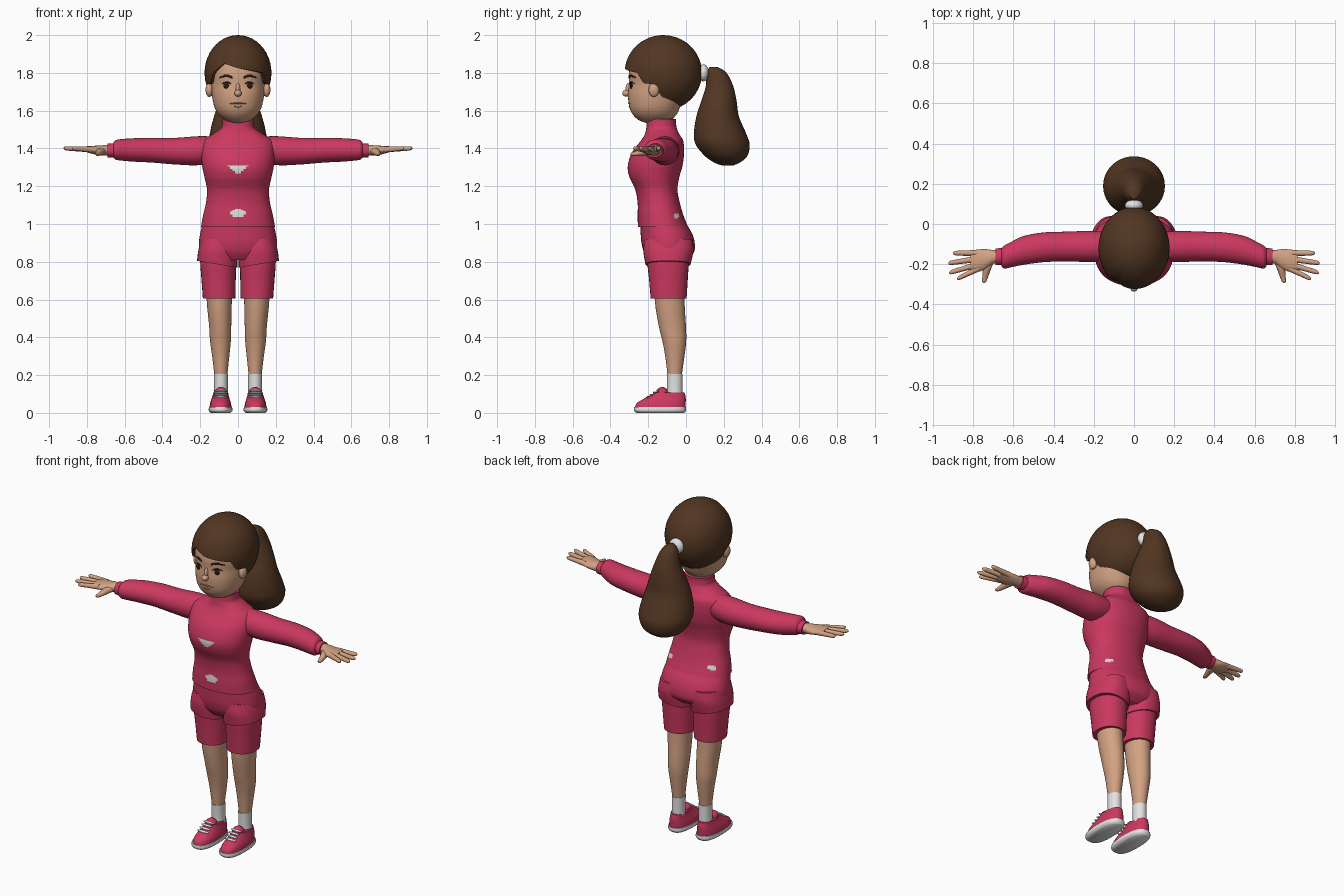
import bpy, bmesh
from math import sin, cos, asin, pi, radians, exp, copysign
from mathutils import Vector
from mathutils.bvhtree import BVHTree

cube = bpy.data.objects.get("Cube")
if cube:
    bpy.data.objects.remove(cube)


def material(name, r, g, b):
    m = bpy.data.materials.new(name)
    m.use_nodes = True
    m.diffuse_color = (r, g, b, 1)
    m.node_tree.nodes["Principled BSDF"].inputs["Base Color"].default_value = (r, g, b, 1)
    return m


PINK = material("raspberry cloth", .6, .04, .115)
SKIN = material("skin", .65, .36, .225)
HAIR = material("brown hair", .085, .037, .016)
WHITE = material("white", .76, .76, .76)
DARK = material("dark brown", .022, .01, .007)
LIPS = material("lips", .42, .19, .12)
parts = []


def finish(name, bm, mat, mirror=False):
    bmesh.ops.recalc_face_normals(bm, faces=bm.faces)
    me = bpy.data.meshes.new(name)
    bm.to_mesh(me)
    bm.free()
    me.materials.append(mat)
    ob = bpy.data.objects.new(name, me)
    bpy.context.collection.objects.link(ob)
    if mirror:
        ob.modifiers.new("Mirror", "MIRROR").use_mirror_merge = False
    parts.append(ob)
    return ob


def spline(rows, steps):
    """Smooth resampling of section rows."""
    out = []
    for i in range(len(rows) - 1):
        quad = [rows[max(i - 1, 0)], rows[i], rows[i + 1], rows[min(i + 2, len(rows) - 1)]]
        for k in range(steps):
            t = k / steps
            out.append([b + .5 * t * (c - a + t * (2*a - 5*b + 4*c - d + t * (3*(b - c) + d - a)))
                        for a, b, c, d in zip(*quad)])
    return out + [list(rows[-1])]


def loft(name, rows, mat, axis="Z", mirror=False, n=32, steps=5, p=2.0):
    """Oval rings (position, u0, u1, v0, v1) along an axis; short rows (z, half width, y0, y1)."""
    rows = [r if len(r) == 5 else (r[0], -r[1], r[1], r[2], r[3]) for r in rows]
    bm = bmesh.new()
    rings = []
    for t, u0, u1, v0, v1 in spline(rows, steps):
        ring = []
        for k in range(n):
            c, s = cos(2*pi*k/n), sin(2*pi*k/n)
            u = (u0 + u1)/2 + (u1 - u0)/2 * copysign(abs(c)**(2/p), c)
            v = (v0 + v1)/2 + (v1 - v0)/2 * copysign(abs(s)**(2/p), s)
            ring.append(bm.verts.new({"X": (t, u, v), "Y": (u, t, v), "Z": (u, v, t)}[axis]))
        rings.append(ring)
    for a, b in zip(rings, rings[1:]):
        for k in range(n):
            j = (k + 1) % n
            bm.faces.new((a[k], a[j], b[j], b[k]))
    bm.faces.new(rings[0])
    bm.faces.new(rings[-1])
    return finish(name, bm, mat, mirror)


def ball(name, centre, size, mat, mirror=False):
    bm = bmesh.new()
    bmesh.ops.create_uvsphere(bm, u_segments=24, v_segments=14, radius=1)
    for v in bm.verts:
        v.co = Vector(centre) + v.co * Vector(size)
    return finish(name, bm, mat, mirror)


# Head, ears, nose
head = loft("head", [(1.535, .03, -.21, -.12), (1.55, .068, -.25, -.08), (1.58, .103, -.282, -.05),
                     (1.62, .125, -.3, -.03), (1.68, .138, -.307, 0), (1.74, .144, -.302, .03),
                     (1.8, .15, -.302, .04), (1.88, .14, -.28, .02), (1.95, .08, -.21, -.04)],
            SKIN, n=48, p=2.15)
tree = BVHTree.FromPolygons([v.co for v in head.data.vertices], [f.vertices for f in head.data.polygons])
ball("ears", (.152, -.17, 1.71), (.02, .028, .037), SKIN, True)
ball("nose", (0, -.316, 1.692), (.019, .021, .018), SKIN)
ball("nose_bridge", (0, -.304, 1.715), (.012, .016, .032), SKIN)
loft("neck", [(1.45, .07, -.19, -.07), (1.6, .07, -.19, -.07)], SKIN)


def face_y(x, z):
    return tree.ray_cast(Vector((x, -1, z)), Vector((0, 1, 0)))[0].y


def face_strip(name, points, mat, mirror):
    """Thin strip on the face through (x, z, half height)."""
    loft(name, [(x, face_y(x, z) - .004, face_y(x, z) + .004, z - h, z + h) for x, z, h in points],
         mat, "X", mirror, n=10)


# Painted face features
ball("eyes", (.06, face_y(.06, 1.733) + .001, 1.733), (.018, .007, .017), DARK, True)
face_strip("eyelashes", [(.036, 1.742, .002), (.06, 1.752, .004), (.088, 1.742, .002)], DARK, True)
face_strip("eyebrows", [(.03, 1.776, .006), (.06, 1.785, .008), (.098, 1.776, .003)], DARK, True)
face_strip("mouth", [(-.042, 1.638, .002), (0, 1.64, .004), (.042, 1.638, .002)], LIPS, False)
face_strip("lower_lip", [(-.022, 1.623, .001), (0, 1.62, .003), (.022, 1.623, .001)], LIPS, False)

# Hair cap: columns from the crown down to a hairline height per angle (0 is the front)
HAIRLINE = [(-180, 1.62), (-105, 1.62), (-85, 1.68), (-76, 1.74), (-58, 1.745), (-48, 1.8), (-26, 1.85),
            (0, 1.825), (48, 1.8), (58, 1.745), (76, 1.74), (85, 1.68), (105, 1.62), (180, 1.62)]


def hairline(deg):
    for (a, za), (b, zb) in zip(HAIRLINE, HAIRLINE[1:]):
        if a <= deg <= b:
            return za + (zb - za) * (deg - a) / (b - a)


bm = bmesh.new()
crown = bm.verts.new((0, -.12, 2))
columns = []
for i in range(120):
    deg = -180 + i * 3
    low = asin((hairline(deg) - 1.8) / .2)
    column = []
    for k in range(1, 18):
        phi = pi/2 + (low - pi/2) * min(k / 16, 1)
        groove = 1 - .05 * exp(-((deg + 30) / 7)**2) * cos(phi)**2
        r = cos(phi) * groove * (.84 if k == 17 else 1)
        column.append(bm.verts.new((.177 * r * sin(radians(deg)), -.12 - .205 * r * cos(radians(deg)),
                                    1.8 + .2 * sin(phi))))
    columns.append(column)
for i, a in enumerate(columns):
    b = columns[(i + 1) % len(columns)]
    bm.faces.new((crown, a[0], b[0]))
    for k in range(16):
        bm.faces.new((a[k], a[k + 1], b[k + 1], b[k]))
finish("hair", bm, HAIR)

# Ponytail and tie
loft("ponytail", [(1.83, .022, .125, .17), (1.8, .045, .108, .215), (1.73, .07, .105, .25),
                  (1.65, .1, .08, .268), (1.57, .127, .055, .28), (1.48, .149, .042, .318),
                  (1.42, .152, .052, .337), (1.36, .125, .1, .325), (1.325, .075, .15, .285),
                  (1.31, .025, .19, .25)], HAIR, n=40)
ball("hair_tie", (0, .092, 1.8), (.045, .03, .045), WHITE)

# Sweater with collar; white undershirt shows through in a few patches
sweater = loft("sweater", [(.985, .196, -.255, .01), (1.05, .184, -.256, -.015), (1.11, .17, -.256, -.032),
                           (1.18, .164, -.268, -.045), (1.25, .178, -.3, -.035), (1.31, .19, -.308, -.018),
                           (1.38, .195, -.285, -.01), (1.44, .185, -.24, -.015), (1.475, .135, -.218, -.035),
                           (1.505, .092, -.211, -.048), (1.53, .084, -.208, -.052), (1.555, .083, -.207, -.052)],
               PINK, n=96, steps=10, p=2.2)
sweater.data.materials.append(WHITE)
for f in sweater.data.polygons:
    x, y, z = f.center
    chest = 1.27 < z < 1.313 and abs(x) < .015 + (z - 1.27)
    belly = (x / .037)**2 + ((z - 1.058) / .023)**2 < 1
    hip = (y + .05)**2 + (z - 1.045)**2 < .0002
    if (y < -.2 and (chest or belly)) or hip:
        f.material_index = 1

# Sleeves and cuffs
loft("sleeves", [(.08, -.18, -.05, 1.34, 1.46), (.2, -.19, -.035, 1.312, 1.465), (.33, -.186, -.038, 1.315, 1.456),
                 (.45, -.19, -.042, 1.325, 1.456), (.55, -.203, -.06, 1.33, 1.454),
                 (.61, -.215, -.088, 1.335, 1.45), (.645, -.222, -.107, 1.34, 1.445),
                 (.66, -.21, -.12, 1.352, 1.43)], PINK, "X", True)
loft("cuffs", [(.64, -.205, -.118, 1.35, 1.428), (.69, -.205, -.122, 1.352, 1.425)], PINK, "X", True)

# Hands
loft("palms", [(.66, -.195, -.13, 1.365, 1.42), (.7, -.198, -.13, 1.362, 1.418), (.74, -.225, -.125, 1.365, 1.415),
               (.785, -.24, -.128, 1.375, 1.413), (.815, -.234, -.137, 1.386, 1.41)], SKIN, "X", True)
for name, x1, y0, y1 in (("little", .9, -.145, -.145), ("ring", .924, -.173, -.195),
                         ("middle", .92, -.2, -.243), ("index", .88, -.222, -.273)):
    rows = []
    for t, r in ((0, .016), (.5, .0135), (.9, .011), (1, .004)):
        x, y, z = .775 + (x1 - .775) * t, y0 + (y1 - y0) * t, 1.394 + .007 * t
        rows.append((x, y - r, y + r, z - r, z + r))
    loft(name + "_fingers", rows, SKIN, "X", True, n=14)
loft("thumbs", [(-.17, .69, .75, 1.37, 1.405), (-.22, .71, .752, 1.363, 1.4), (-.265, .727, .755, 1.36, 1.385),
                (-.285, .735, .756, 1.362, 1.38), (-.293, .741, .752, 1.367, 1.376)], SKIN, "Y", True, n=16)

# Shorts with slanted hems, tights under them
loft("shorts_seat", [(1, .188, -.242, .003), (.95, .2, -.24, .032), (.9, .207, -.236, .046),
                     (.85, .2, -.222, .042), (.81, .15, -.195, .0)], PINK, n=48, p=2.2)
shorts = loft("shorts_legs", [(.92, .01, .195, -.22, .035), (.86, .002, .21, -.226, .04),
                              (.785, .004, .217, -.215, .024)], PINK, mirror=True, p=2.3)
for v in shorts.data.vertices:
    if v.co.z < .86:
        v.co.z += (v.co.x - .1) * .17 * (.86 - v.co.z) / .075
loft("tights", [(.86, .01, .195, -.2, .015), (.8, .01, .2, -.205, .015), (.7, .012, .193, -.195, .009),
                (.606, .014, .186, -.187, .003)], PINK, mirror=True, p=2.2)

# Bare legs and socks
loft("legs", [(.65, .03, .17, -.17, -.01), (.55, .034, .162, -.16, -.006), (.45, .036, .152, -.142, 0),
              (.38, .038, .148, -.125, .001), (.3, .046, .137, -.11, -.008), (.2, .056, .125, -.098, -.022),
              (.15, .057, .123, -.095, -.025)], SKIN, mirror=True)
loft("socks", [(.08, .052, .128, -.1, -.018), (.14, .054, .126, -.1, -.018), (.207, .053, .127, -.102, -.018)],
     WHITE, mirror=True)

# Shoes: sole, upper, tongue, laces
loft("soles", [(0, .04, .145, -.262, -.008), (.012, .03, .155, -.275, 0), (.03, .031, .154, -.275, 0)],
     WHITE, mirror=True, p=2.6)
loft("shoe_uppers", [(.025, .034, .151, -.271, -.003), (.05, .037, .148, -.262, -.002),
                     (.07, .043, .142, -.232, -.001), (.09, .049, .135, -.195, -.003),
                     (.108, .052, .131, -.165, -.008)], PINK, mirror=True, p=2.4)
ball("shoe_tongues", (.091, -.126, .107), (.033, .032, .03), PINK, True)
for i in range(4):
    ball("laces_%d" % (i + 1), (.092, -.148 - .018 * i, .119 - .012 * i), (.037 + .001 * i, .009, .006), WHITE, True)

# Smooth shading with sharp hems
bpy.ops.object.select_all(action="DESELECT")
for ob in parts:
    ob.select_set(True)
bpy.context.view_layer.objects.active = parts[0]
bpy.ops.object.shade_smooth_by_angle(angle=radians(50))
